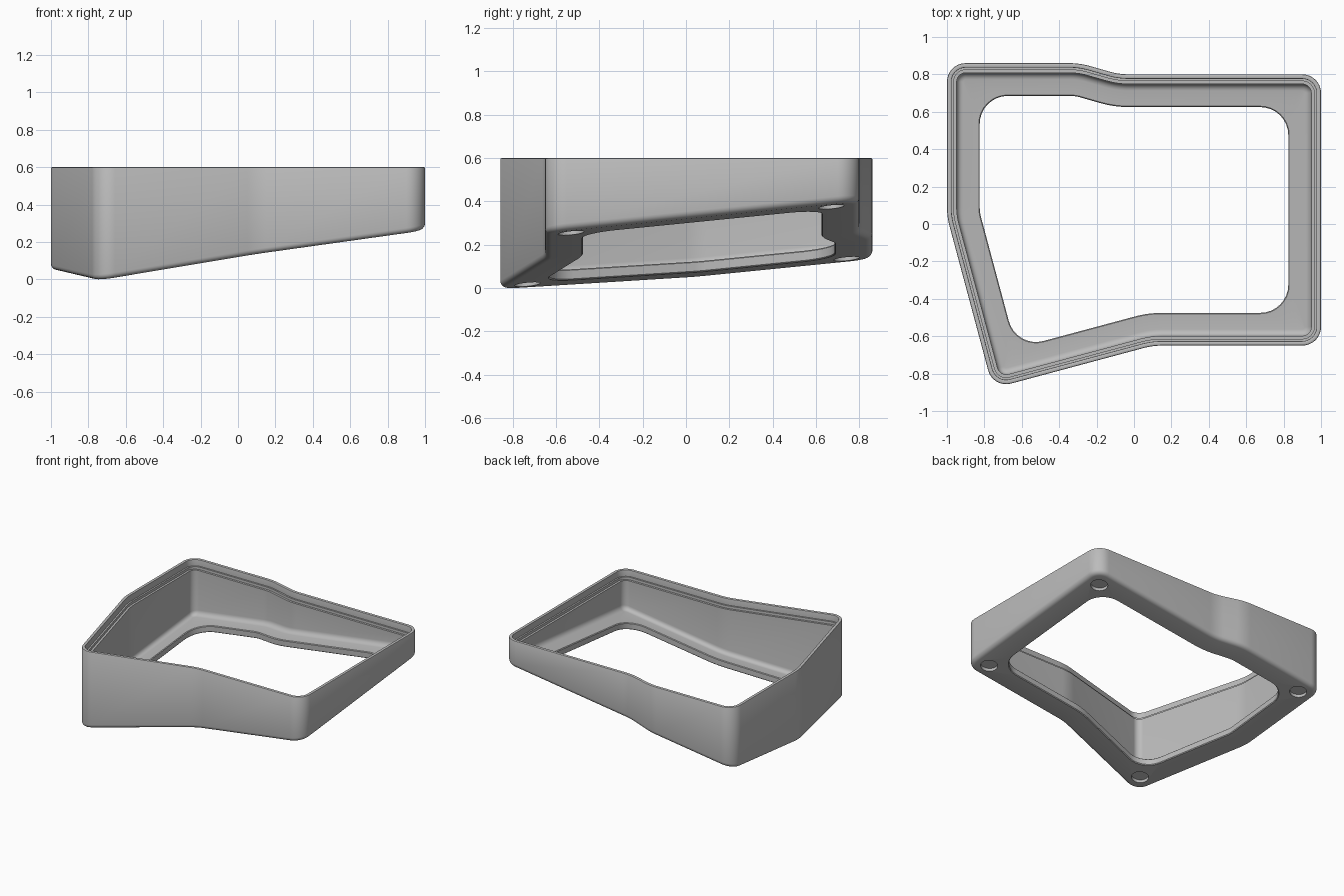
import bpy
import bmesh
import math
from mathutils import Vector

cube = bpy.data.objects.get("Cube")
if cube:
    bpy.data.objects.remove(cube, do_unlink=True)

grey = bpy.data.materials.new("plain grey")
grey.use_nodes = True
colour = (0.5, 0.5, 0.5, 1)
grey.diffuse_color = colour
grey.node_tree.nodes["Principled BSDF"].inputs["Base Color"].default_value = colour

TOP = 0.6
FLOOR = 0.05     # floor thickness
WALL = 0.052     # wall thickness
HOLE = 0.175     # floor rim width
SLOPE = (0.14, 0.1)
STEPS = 8

# Sharp plan corners, counter-clockwise, with fillet radius
CORNERS = [(-1, 0.86, 0.1), (-1, 0.04, 0.4), (-0.754, -0.879, 0.1),
           (0.1, -0.65, 0.4), (1, -0.65, 0.1), (1, 0.8, 0.1),
           (-0.08, 0.8, 0.4), (-0.29, 0.86, 0.4)]


def base_z(x, y):
    return 0.184 + SLOPE[0] * x + SLOPE[1] * y


def outline(inset, min_radius=0.012):
    """Plan outline moved inward, with every corner rounded."""
    pts = [Vector(c[:2]) for c in CORNERS]
    ring = []
    for i, p in enumerate(pts):
        a = (p - pts[i - 1]).normalized()
        b = (pts[(i + 1) % len(pts)] - p).normalized()
        na, nb = Vector((-a.y, a.x)), Vector((-b.y, b.x))
        bis = (na + nb) / (1 + na.dot(nb))
        turn = math.atan2(a.x * b.y - a.y * b.x, a.dot(b))
        side = 1 if turn > 0 else -1
        radius = max(CORNERS[i][2] - side * inset, min_radius)
        centre = p + bis * (inset + side * radius)
        start = math.atan2(-na.y * side, -na.x * side)
        for k in range(STEPS + 1):
            t = start + turn * k / STEPS
            ring.append(centre + radius * Vector((math.cos(t), math.sin(t))))
    return ring


def arc(cx, cz, r, start, end, n=5):
    for k in range(n + 1):
        t = math.radians(start + (end - start) * k / n)
        yield cx + r * math.cos(t), cz + r * math.sin(t)


# Wall section as (inset, height, height is above sloping base, corner radius)
section = [(d, h, True, 0.012) for d, h in arc(0.03, 0.03, 0.03, 270, 180)]
for d, drop in [(0, 0.006), (0.002, 0.002), (0.006, 0), (0.019, 0),
                (0.023, 0.002), (0.024, 0.006), (0.024, 0.05),
                (0.036, 0.05), (0.036, 0.07), (WALL, 0.07)]:
    section.append((d, TOP - drop, False, 0.012))
section += [(d, h, True, 0.012)
            for d, h in arc(WALL + 0.035, FLOOR + 0.035, 0.035, 180, 270)]
section += [(HOLE - 0.005, FLOOR, True, 0.155), (HOLE, FLOOR - 0.005, True, 0.15),
            (HOLE, 0.005, True, 0.15), (HOLE - 0.005, 0, True, 0.155)]

# Case frame: sweep the section around the plan
bm = bmesh.new()
rings = []
for inset, height, sloped, radius in section:
    rings.append([bm.verts.new((p.x, p.y, height + (base_z(p.x, p.y) if sloped else 0)))
                  for p in outline(inset, radius)])
for i, ring in enumerate(rings):
    nxt = rings[(i + 1) % len(rings)]
    for j in range(len(ring)):
        k = (j + 1) % len(ring)
        bm.faces.new((ring[j], ring[k], nxt[k], nxt[j]))
bmesh.ops.recalc_face_normals(bm, faces=bm.faces)
mesh = bpy.data.meshes.new("case_frame")
bm.to_mesh(mesh)
bm.free()
frame = bpy.data.objects.new("case_frame", mesh)
bpy.context.collection.objects.link(frame)
mesh.materials.append(grey)

# Round foot recesses in the sloping underside
normal = Vector((-SLOPE[0], -SLOPE[1], 1)).normalized()
tilt = normal.to_track_quat("Z", "Y").to_euler()
for name, x, y in [("front_left", 0.88, -0.53), ("back_left", 0.88, 0.67),
                   ("back_right", -0.88, 0.74), ("front_right", -0.669, -0.732)]:
    bpy.ops.mesh.primitive_cylinder_add(vertices=40, radius=0.06, depth=0.05,
                                        location=(x, y, base_z(x, y)), rotation=tilt)
    cutter = bpy.context.object
    cutter.name = name + "_foot_cutter"
    cutter.data.materials.append(grey)
    cut = frame.modifiers.new(name + "_recess", "BOOLEAN")
    cut.operation = "DIFFERENCE"
    cut.solver = "EXACT"
    cut.object = cutter
    bpy.context.view_layer.objects.active = frame
    bpy.ops.object.modifier_apply(modifier=cut.name)
    bpy.data.objects.remove(cutter, do_unlink=True)

bpy.ops.object.select_all(action="DESELECT")
frame.select_set(True)
bpy.context.view_layer.objects.active = frame
bpy.ops.object.shade_smooth_by_angle(angle=math.radians(32))
